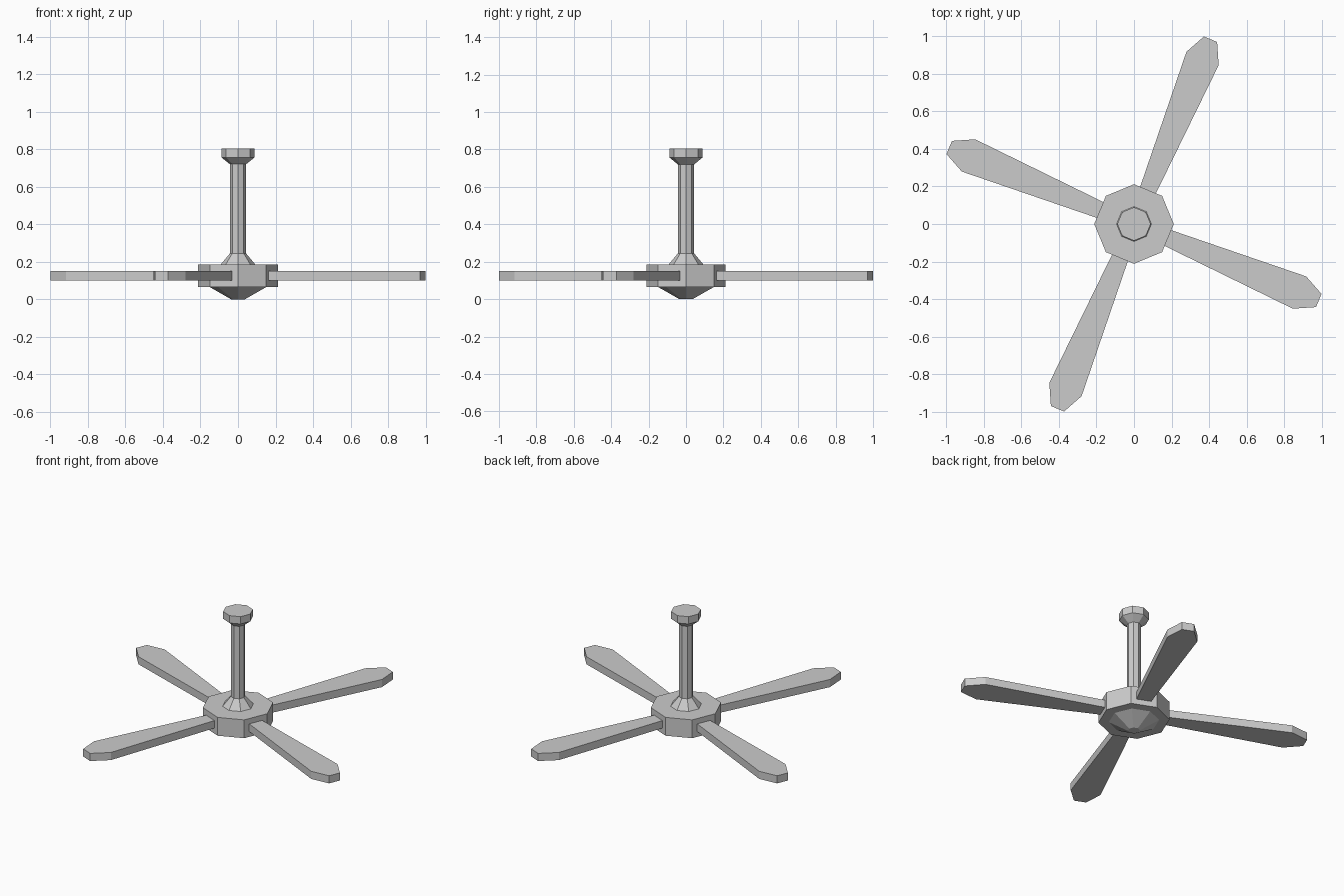
import bpy
import bmesh
from math import cos, sin, pi, radians

cube = bpy.data.objects.get("Cube")
if cube:
    bpy.data.objects.remove(cube)

# Single flat grey finish
COLOR = (0.6, 0.6, 0.6, 1)
grey = bpy.data.materials.new("light grey")
grey.use_nodes = True
grey.diffuse_color = COLOR
grey.node_tree.nodes["Principled BSDF"].inputs["Base Color"].default_value = COLOR

SIDES = 8


def add_object(name, bm):
    bmesh.ops.recalc_face_normals(bm, faces=bm.faces)
    mesh = bpy.data.meshes.new(name)
    bm.to_mesh(mesh)
    bm.free()
    mesh.materials.append(grey)
    obj = bpy.data.objects.new(name, mesh)
    bpy.context.collection.objects.link(obj)
    return obj


def turned(name, profile):
    """Closed eight-sided solid from (radius, height) pairs, bottom to top."""
    bm = bmesh.new()
    rings = [[bm.verts.new((r * cos(2 * pi * i / SIDES), r * sin(2 * pi * i / SIDES), z))
              for i in range(SIDES)] for r, z in profile]
    for low, high in zip(rings, rings[1:]):
        for i in range(SIDES):
            j = (i + 1) % SIDES
            bm.faces.new((low[i], low[j], high[j], high[i]))
    bm.faces.new(rings[0])
    bm.faces.new(rings[-1])
    return add_object(name, bm)


def blade(name, angle):
    """Flat paddle pointing outwards at the given angle."""
    half = [(0.17, 0.044), (0.955, 0.093), (1.066, 0.038)]
    outline = half + [(u, -v) for u, v in reversed(half)]
    bm = bmesh.new()
    base = bm.faces.new([bm.verts.new((u, v, 0.1)) for u, v in outline])
    top = bmesh.ops.extrude_face_region(bm, geom=[base])["geom"]
    bmesh.ops.translate(bm, vec=(0, 0, 0.05),
                        verts=[g for g in top if isinstance(g, bmesh.types.BMVert)])
    obj = add_object(name, bm)
    obj.rotation_euler.z = angle
    return obj


# Motor housing with the tapered cap beneath
turned("motor_housing", [(0.036, 0), (0.15, 0.065), (0.212, 0.065), (0.212, 0.185)])

# Flared collar, hanging rod and ceiling mount
turned("rod_collar", [(0.093, 0.185), (0.043, 0.245)])
turned("hanging_rod", [(0.043, 0.24), (0.043, 0.725)])
turned("ceiling_mount", [(0.043, 0.72), (0.089, 0.757), (0.089, 0.805)])

# Four blades, each leaving the middle of a housing side
for n in range(4):
    blade(f"blade_{n + 1}", radians(67.5 + 90 * n))
